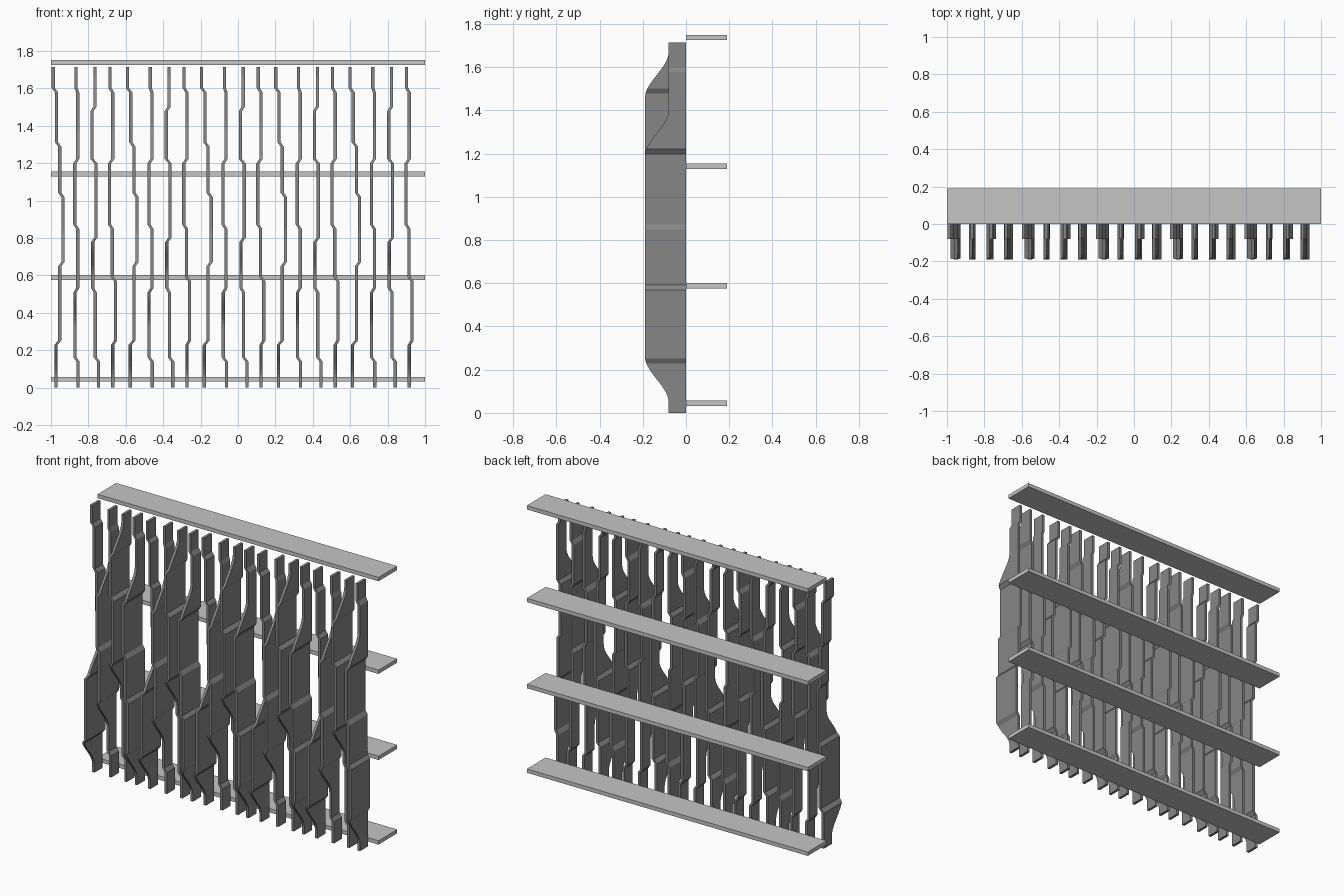
import bpy, bmesh, math

cube = bpy.data.objects.get("Cube")
if cube:
    bpy.data.objects.remove(cube, do_unlink=True)


def make_material(name, value):
    mat = bpy.data.materials.new(name)
    mat.use_nodes = True
    color = (value, value, value, 1.0)
    mat.diffuse_color = color
    mat.node_tree.nodes["Principled BSDF"].inputs["Base Color"].default_value = color
    return mat


light_grey = make_material("light grey", 0.56)
dark_grey = make_material("dark grey", 0.24)

FIN_TOP = 1.715
THICK = 0.017
NARROW, WIDE = 0.08, 0.19
CURVE = 0.21      # height of the S curve between narrow and wide
JOG = 0.012       # half height of each sideways step
PERIOD = 0.3965


def finish(bm, name, mat):
    bmesh.ops.recalc_face_normals(bm, faces=bm.faces)
    mesh = bpy.data.meshes.new(name)
    bm.to_mesh(mesh)
    bm.free()
    mesh.materials.append(mat)
    obj = bpy.data.objects.new(name, mesh)
    bpy.context.collection.objects.link(obj)
    return obj


def smooth(t):
    t = max(0.0, min(1.0, t))
    return t * t * (3 - 2 * t)


# Each fin type: x positions from top to bottom, step heights, full-depth zone
FIN_TYPES = [
    ([-.988, -.970, -.953, -.936, -.953, -.973], [1.59, 1.30, 1.03, .66, .24], (.26, .64)),
    ([-.866, -.857, -.873, -.857, -.872, -.855], [1.59, 1.21, .86, .52, .15], (.53, 1.19)),
    ([-.765, -.780, -.760, -.777, -.763, -.745], [1.49, 1.21, .79, .52, .15], (.80, 1.46)),
    ([-.685, -.670, -.687, -.672, -.655, -.670], [1.59, 1.21, .86, .58, .24], (.26, 1.19)),
]


def fin(name, shift, xs, steps, zone):
    lo, hi = zone

    def x_at(z):
        x = xs[0]
        for i, s in enumerate(steps):
            t = max(0.0, min(1.0, (s + JOG - z) / (2 * JOG)))
            x += (xs[i + 1] - xs[i]) * t
        return x + shift

    def depth_at(z):
        rise = smooth((z - (lo - CURVE)) / CURVE)
        fall = smooth(((hi + CURVE) - z) / CURVE)
        return NARROW + (WIDE - NARROW) * min(rise, fall)

    levels = {0.0, FIN_TOP}
    for s in steps:
        levels.update((round(s - JOG, 4), round(s + JOG, 4)))
    for i in range(11):
        levels.add(round(max(lo - CURVE + CURVE * i / 10, 0.0), 4))
        levels.add(round(hi + CURVE * i / 10, 4))

    # Stack of thin rectangles joined into one folded board
    bm = bmesh.new()
    rings = []
    for z in sorted(levels):
        x, d, h = x_at(z), depth_at(z), THICK / 2
        rings.append([bm.verts.new(p) for p in
                      ((x - h, 0, z), (x - h, -d, z), (x + h, -d, z), (x + h, 0, z))])
    for a, b in zip(rings, rings[1:]):
        for k in range(4):
            n = (k + 1) % 4
            bm.faces.new((a[k], a[n], b[n], b[k]))
    bm.faces.new(rings[0])
    bm.faces.new(rings[-1])
    return finish(bm, name, dark_grey)


# Twenty folded fins, four types repeating across the width
for group in range(5):
    for kind, (xs, steps, zone) in enumerate(FIN_TYPES):
        fin(f"fin_{group * 4 + kind + 1}", group * PERIOD, xs, steps, zone)

# Horizontal rails behind the fins
for i, z in enumerate((0.044, 0.588, 1.142, 1.738)):
    bm = bmesh.new()
    bmesh.ops.create_cube(bm, size=1)
    for v in bm.verts:
        v.co = (v.co.x * 2.0, 0.095 + v.co.y * 0.19, z + v.co.z * 0.025)
    finish(bm, f"rail_{i + 1}", light_grey)
